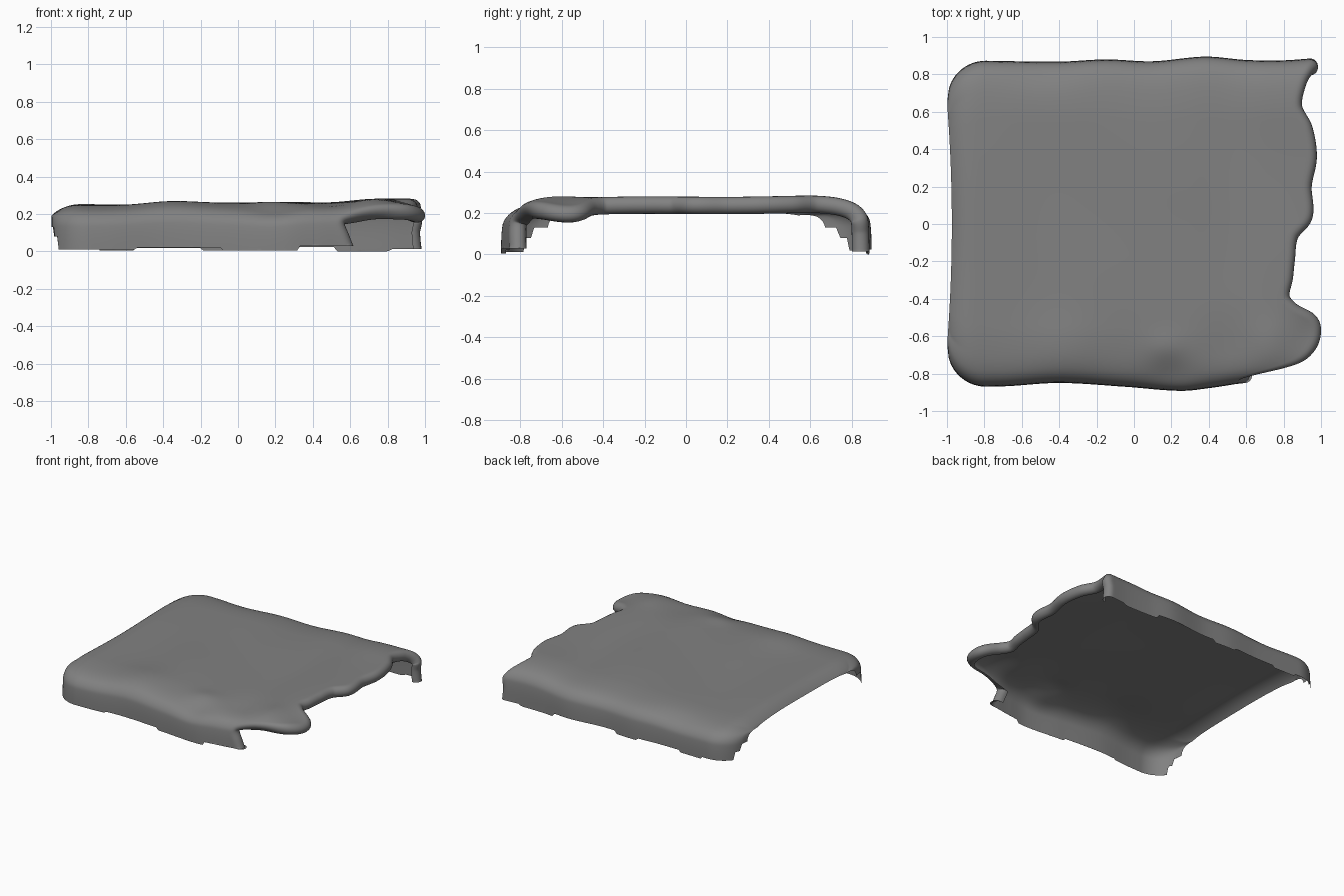
import bpy, bmesh
from math import sin, cos, pi, sqrt, exp
from mathutils import Vector

if "Cube" in bpy.data.objects:
    bpy.data.objects.remove(bpy.data.objects["Cube"])

R = 0.042   # radius of the rolled right edge


def curve(table, t):
    """Smooth interpolation through (position, value) pairs."""
    n = len(table)
    if t <= table[0][0]:
        return table[0][1]
    if t >= table[-1][0]:
        return table[-1][1]
    i = max(k for k in range(n - 1) if table[k][0] <= t)

    def slope(k):
        a, b = table[max(k - 1, 0)], table[min(k + 1, n - 1)]
        return (b[1] - a[1]) / (b[0] - a[0])
    (x0, y0), (x1, y1) = table[i], table[i + 1]
    h = x1 - x0
    f = (t - x0) / h
    return (y0 * (1 + 2 * f) * (1 - f) ** 2 + h * slope(i) * f * (1 - f) ** 2
            + y1 * f * f * (3 - 2 * f) + h * slope(i + 1) * f * f * (f - 1))


def bump(x, y, cx, cy, sx, sy):
    return exp(-((x - cx) / sx) ** 2 - ((y - cy) / sy) ** 2)


# cross-section along the sheet: arc position -> y and -> drop from the top
PROF_Y = [(0, 0), (.55, .55), (.7, .70), (.8, .79), (.87, .84), (.93, .865), (1.12, .872), (1.3, .872)]
PROF_Z = [(0, 0), (.55, 0), (.7, .01), (.8, .03), (.87, .062), (.93, .11), (1.12, .29), (1.3, .46)]
# top height from left to right
HEIGHT = [(-1, .25), (-.6, .25), (-.3, .258), (0, .258), (.3, .262), (.5, .262), (.7, .274), (1, .278)]
# ragged right edge and wavy skirts
EDGE = [(-1.12, .635), (-1.02, .60), (-.93, .575), (-.88, .60), (-.84, .68), (-.80, .80), (-.75, .91),
        (-.68, .975), (-.60, 1.003), (-.54, .985), (-.48, .89), (-.41, .835), (-.3, .85),
        (-.2, .86), (-.06, .88), (.04, .955), (.2, .95), (.35, .977), (.5, .955),
        (.62, .90), (.75, .92), (.86, .96), (.93, .98), (1.0, .97), (1.12, .98)]
FRONT_W = [(-1, .87), (-.7, .868), (-.4, .85), (-.05, .87), (.25, .892), (.42, .875), (.6, .85), (1, .84)]
BACK_W = [(-1, .875), (-.8, .873), (-.4, .868), (-.15, .88), (.1, .87), (.38, .895), (.6, .877), (.8, .875), (1, .89)]
STEPS_F = [(-.55, .012), (-.08, .022), (.32, .005), (2, .03)]
STEPS_B = [(-.74, .02), (-.55, .004), (-.2, .02), (.0, .004), (.53, .025), (.81, .0), (2, .014)]


def surface(x, s):
    a = abs(s)
    w = curve(FRONT_W if s < 0 else BACK_W, x)
    # round the left corners in plan
    c = max(0, min(1, 1 - (x + .99) / .2))
    w -= .2 * (1 - sqrt(max(0, 1 - c * c)))
    y = curve(PROF_Y, a) * w / .872 * (1 if s > 0 else -1)
    edge = max(0, 1 - (x + .99) / .16)
    z = curve(HEIGHT, x) - curve(PROF_Z, a)
    z -= .05 * edge ** 2.5 * max(0, 1 - max(0, a - .7) / .25)
    # gentle lumps
    z += .018 * bump(x, y, -.37, -.68, .2, .2) - .022 * bump(x, y, .2, -.82, .14, .1)
    z += .010 * bump(x, y, .17, -.66, .1, .08) - .012 * bump(x, y, .5, -.65, .16, .16)
    z += .012 * bump(x, y, .75, .7, .25, .25) + .012 * bump(x, y, .72, -.66, .1, .14)
    z -= .045 * bump(x, y, 1.02, -.55, .14, .16)
    z -= .012 * bump(x, y, -.5, .83, .2, .1)
    z += .003 * sin(6 * x + 2 * y) * sin(5 * y - x)
    px = x + .022 * edge * max(0, 1 - (y / .6) ** 2) - .006 * edge
    return Vector((px, y, z))


def normal(x, s):
    e = .004
    return (surface(x + e, s) - surface(x - e, s)).cross(surface(x, s + e) - surface(x, s - e)).normalized()


def rim(s):
    return curve(EDGE, s) - R


def trim(p):
    """Stepped cut along the bottom of the skirts."""
    a = abs(p.y)
    if p.x < -.8 and a < .735:
        low = .13
    elif p.x < -.8 and a < .78:
        low = .08
    else:
        low = next(z for lim, z in (STEPS_F if p.y < 0 else STEPS_B) if p.x < lim)
    p.z = max(p.z, low)
    return p


# draped sheet: rows run across the drape, columns left to right, then the roll
NS, NX, NR = 180, 110, 10
bm = bmesh.new()
rows = []
for i in range(NS + 1):
    s = -1.12 + 2.24 * i / NS
    xr = rim(s)
    row = []
    for j in range(NX + 1):
        u = j / NX
        u = .35 * u + .65 * u * u * (2 - u)
        row.append(bm.verts.new(trim(surface(-.99 + u * (xr + .99), s))))
    g = (rim(s + .01) - rim(s - .01)) / .02
    n = sqrt(1 + g * g)
    for k in range(1, NR + 1):
        t = k / NR * pi * 1.05
        d = R * sin(t)
        qx, qs = xr + d / n, s - d * g / n
        p = surface(qx, qs) - normal(qx, qs) * R * (1 - cos(t))
        row.append(bm.verts.new(trim(p)))
    rows.append(row)
for r0, r1 in zip(rows, rows[1:]):
    for j in range(len(r0) - 1):
        bm.faces.new((r0[j], r0[j + 1], r1[j + 1], r1[j]))
bmesh.ops.dissolve_degenerate(bm, dist=1e-5, edges=bm.edges[:])
low = min(v.co.z for v in bm.verts)
for v in bm.verts:
    v.co.z -= low

me = bpy.data.meshes.new("draped_cover")
bm.to_mesh(me)
bm.free()
# dark grey finish
mat = bpy.data.materials.new("dark_grey")
mat.diffuse_color = (.22, .22, .22, 1)
mat.use_nodes = True
mat.node_tree.nodes["Principled BSDF"].inputs["Base Color"].default_value = mat.diffuse_color
me.materials.append(mat)
ob = bpy.data.objects.new("draped_cover", me)
bpy.context.collection.objects.link(ob)
bpy.context.view_layer.objects.active = ob
ob.select_set(True)
bpy.ops.object.shade_smooth_by_angle(angle=1.0)
